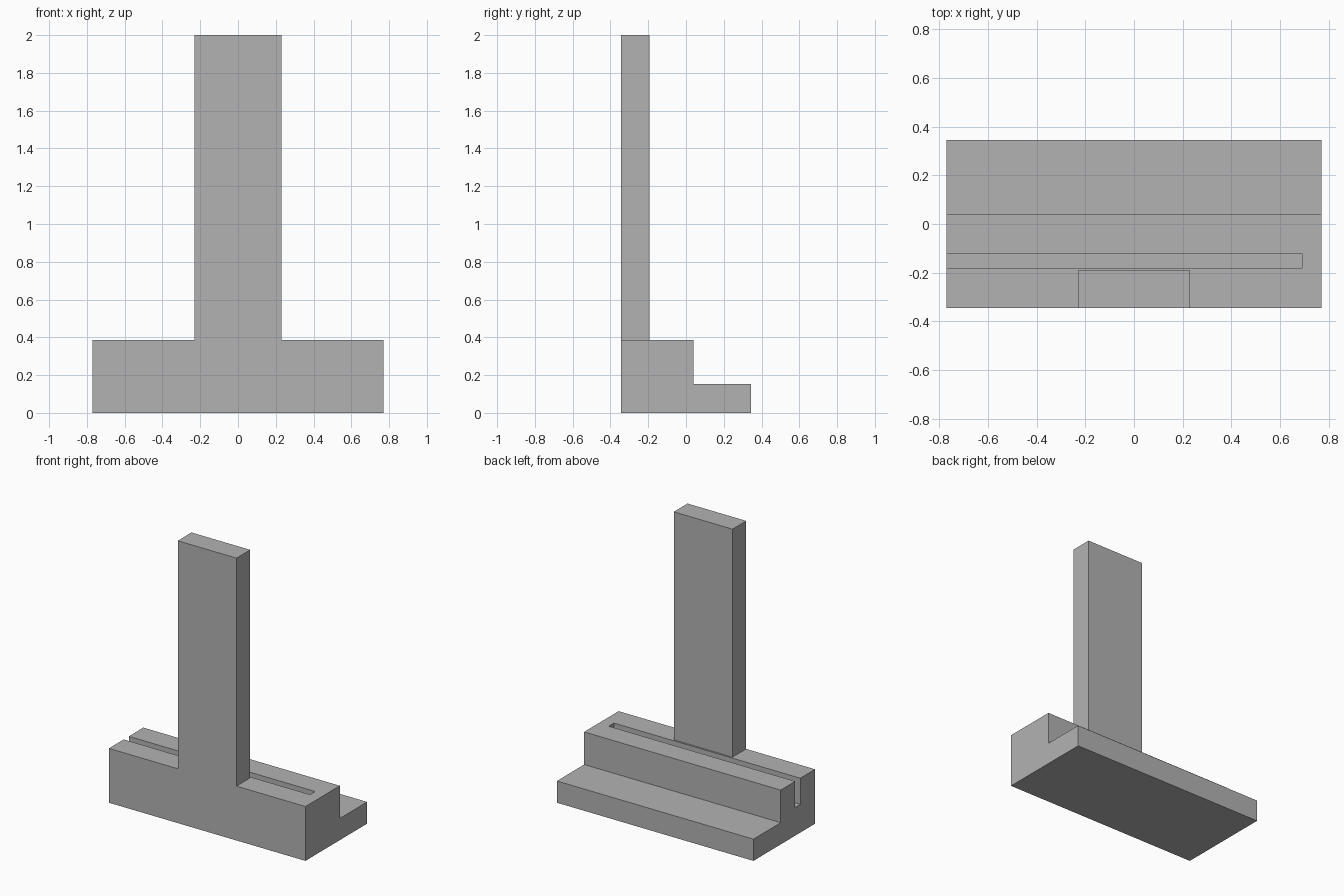
import bpy
import bmesh

default = bpy.data.objects.get("Cube")
if default:
    bpy.data.objects.remove(default, do_unlink=True)

WIDTH, DEPTH, HEIGHT = 1.54, 0.69, 2.0
BASE_TOP, STEP_TOP, STEP_Y = 0.385, 0.154, 0.04
FRONT, BACK = -DEPTH / 2, DEPTH / 2

grey = bpy.data.materials.new("plain grey")
grey.use_nodes = True
colour = (0.45, 0.45, 0.45, 1)
grey.diffuse_color = colour
grey.node_tree.nodes["Principled BSDF"].inputs["Base Color"].default_value = colour


def extrude_profile(name, profile, x0, x1):
    """Extrude a (y, z) outline along x."""
    bm = bmesh.new()
    face = bm.faces.new([bm.verts.new((x0, y, z)) for y, z in profile])
    result = bmesh.ops.extrude_face_region(bm, geom=[face])
    verts = [v for v in result["geom"] if isinstance(v, bmesh.types.BMVert)]
    bmesh.ops.translate(bm, verts=verts, vec=(x1 - x0, 0, 0))
    bmesh.ops.recalc_face_normals(bm, faces=bm.faces)
    mesh = bpy.data.meshes.new(name)
    bm.to_mesh(mesh)
    bm.free()
    mesh.materials.append(grey)
    obj = bpy.data.objects.new(name, mesh)
    bpy.context.collection.objects.link(obj)
    return obj


def rect(y0, y1, z0, z1):
    return [(y0, z0), (y1, z0), (y1, z1), (y0, z1)]


def combine(target, other, operation):
    """Boolean one solid into another, hiding the helper."""
    mod = target.modifiers.new(other.name, 'BOOLEAN')
    mod.operation = operation
    mod.solver = 'EXACT'
    mod.object = other
    other.hide_render = True
    other.hide_set(True)


# Stepped base
stand = extrude_profile("stepped_stand", [
    (FRONT, 0), (BACK, 0), (BACK, STEP_TOP), (STEP_Y, STEP_TOP),
    (STEP_Y, BASE_TOP), (FRONT, BASE_TOP)], -WIDTH / 2, WIDTH / 2)

# Upright back plate, flush with the front of the base
upright = extrude_profile("upright_helper",
                          rect(FRONT, -0.192, 0.3, HEIGHT), -0.23, 0.23)
combine(stand, upright, 'UNION')

# Card slot, open at one end only
slot = extrude_profile("slot_cutter", rect(-0.18, -0.122, 0.2, 0.5), -1, 0.69)
combine(stand, slot, 'DIFFERENCE')

# Bake the solid and drop the helpers
bpy.context.view_layer.update()
graph = bpy.context.evaluated_depsgraph_get()
solid = bpy.data.meshes.new_from_object(stand.evaluated_get(graph))
stand.modifiers.clear()
stand.data = solid
for helper in (upright, slot):
    bpy.data.objects.remove(helper, do_unlink=True)
